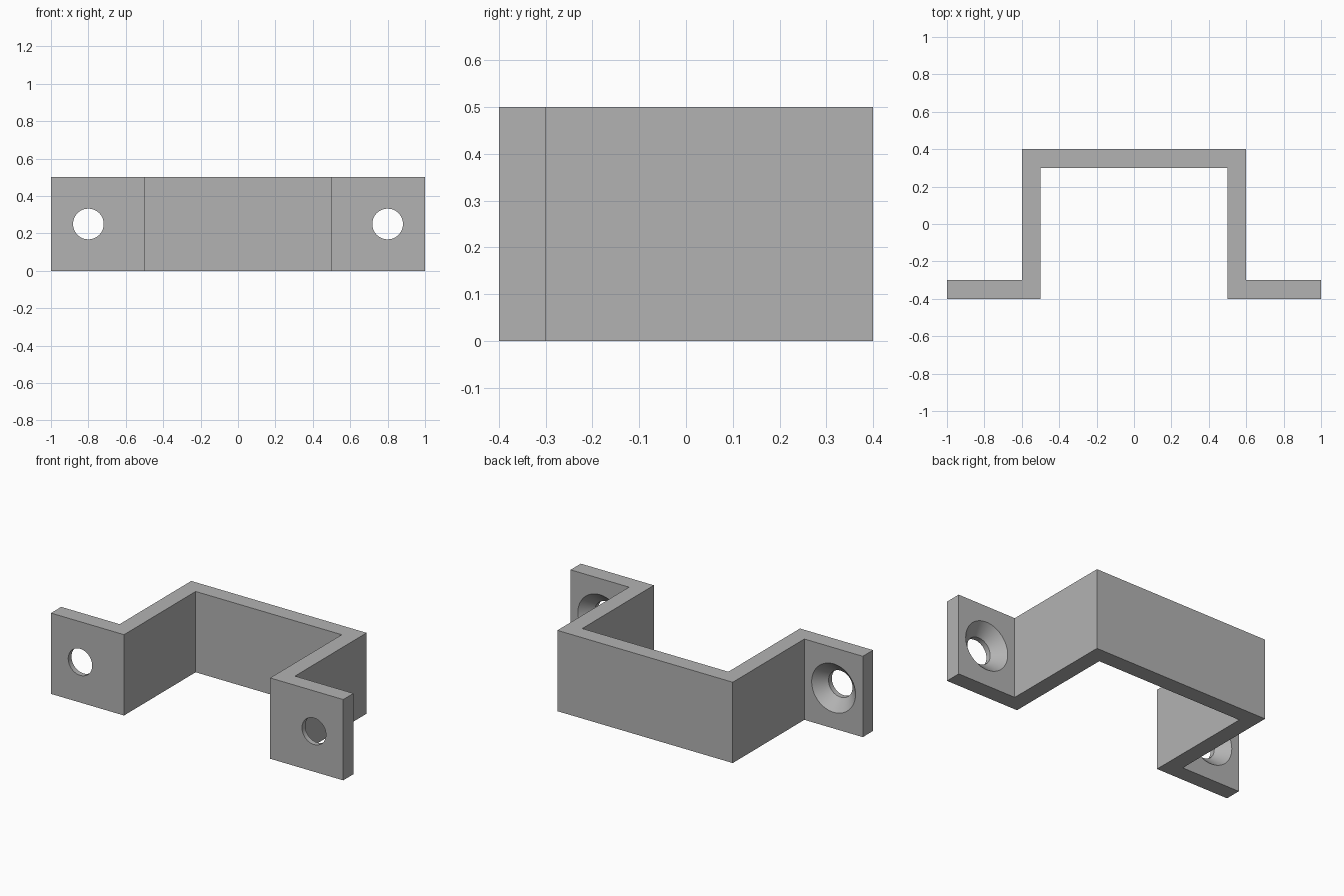
import bpy
import bmesh
import math
from mathutils import Matrix, Vector

cube = bpy.data.objects.get("Cube")
if cube:
    bpy.data.objects.remove(cube, do_unlink=True)

HEIGHT = 0.5
HOLE_X = 0.8

grey = bpy.data.materials.new("plain grey")
grey.use_nodes = True
colour = (0.45, 0.45, 0.45, 1)
grey.diffuse_color = colour
grey.node_tree.nodes["Principled BSDF"].inputs["Base Color"].default_value = colour


def make_object(name, bm):
    bmesh.ops.recalc_face_normals(bm, faces=bm.faces)
    mesh = bpy.data.meshes.new(name)
    bm.to_mesh(mesh)
    bm.free()
    mesh.materials.append(grey)
    obj = bpy.data.objects.new(name, mesh)
    bpy.context.collection.objects.link(obj)
    return obj


# Bracket: half of the hat-shaped outline, mirrored and extruded upwards
half = [(0.5, 0.3), (0.5, -0.4), (1, -0.4), (1, -0.3), (0.6, -0.3), (0.6, 0.4)]
outline = half + [(-x, y) for x, y in reversed(half)]
bm = bmesh.new()
base = bm.faces.new([bm.verts.new((x, y, 0)) for x, y in outline])
top = bmesh.ops.extrude_face_region(bm, geom=[base])
verts = [v for v in top["geom"] if isinstance(v, bmesh.types.BMVert)]
bmesh.ops.translate(bm, verts=verts, vec=(0, 0, HEIGHT))
bracket = make_object("mounting_bracket", bm)


# Countersunk screw hole cutter: a profile of (radius, y) spun about the y axis
def hole_cutter(name, x):
    profile = [(0, -0.45), (0.082, -0.45), (0.082, -0.368), (0.16, -0.29), (0, -0.29)]
    bm = bmesh.new()
    points = [bm.verts.new((r, y, 0)) for r, y in profile]
    edges = [bm.edges.new(pair) for pair in zip(points, points[1:])]
    bmesh.ops.spin(bm, geom=points + edges, cent=(0, 0, 0), axis=(0, 1, 0),
                   angle=math.tau, steps=64)
    bmesh.ops.remove_doubles(bm, verts=bm.verts, dist=0.0001)
    bmesh.ops.transform(bm, verts=bm.verts,
                        matrix=Matrix.Translation(Vector((x, 0, HEIGHT / 2))))
    cutter = make_object(name, bm)
    cutter.hide_render = True
    return cutter


bpy.ops.object.select_all(action="DESELECT")
bracket.select_set(True)
bpy.context.view_layer.objects.active = bracket
for side, x in (("left", HOLE_X), ("right", -HOLE_X)):
    cutter = hole_cutter(side + "_hole_cutter", x)
    cut = bracket.modifiers.new(side + " hole", "BOOLEAN")
    cut.operation = "DIFFERENCE"
    cut.solver = "EXACT"
    cut.object = cutter
    bpy.ops.object.modifier_apply(modifier=cut.name)
    bpy.data.objects.remove(cutter, do_unlink=True)

bpy.ops.object.shade_smooth_by_angle(angle=math.radians(30))
